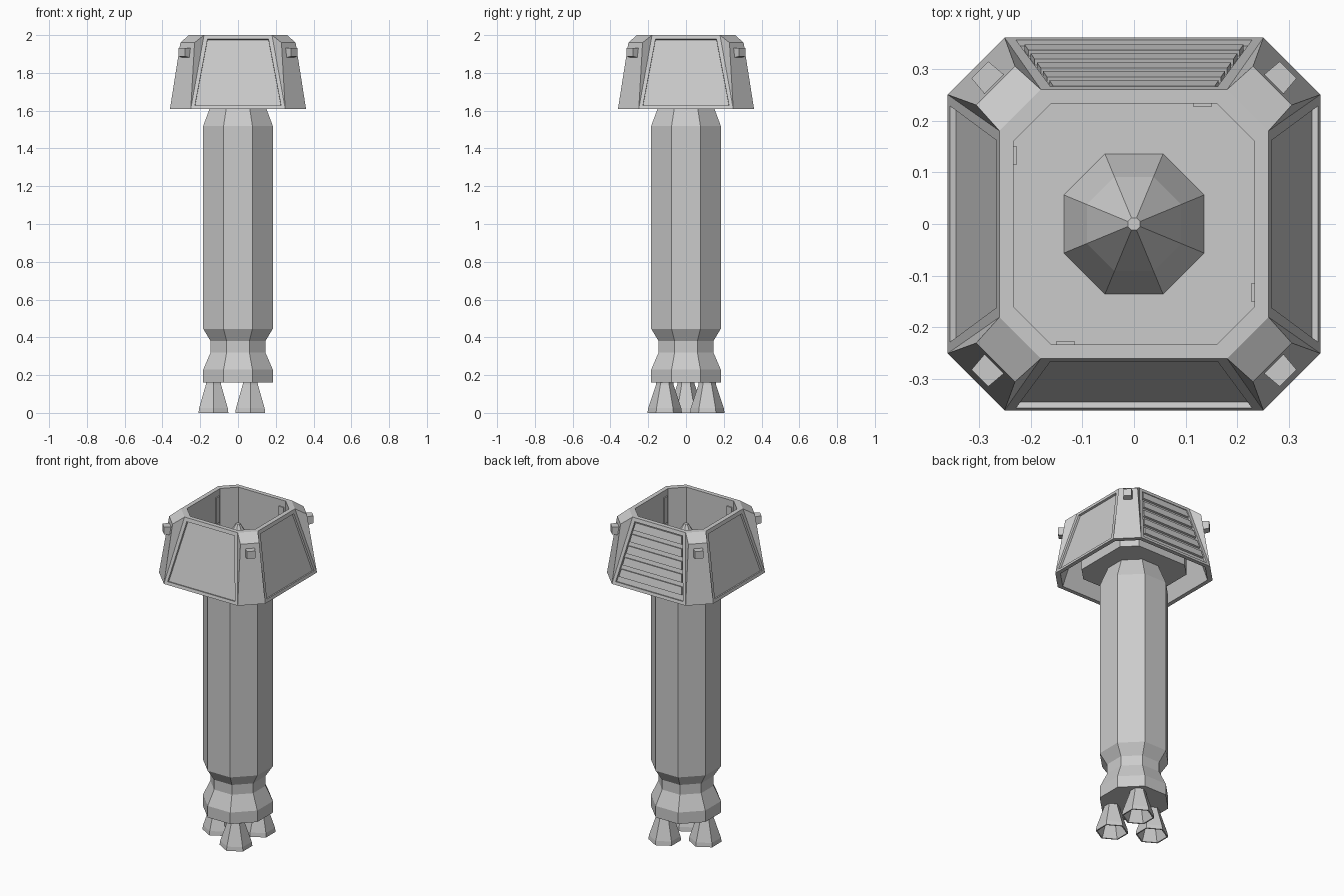
import bpy, bmesh, math
from mathutils import Vector, Matrix

if "Cube" in bpy.data.objects:
    bpy.data.objects.remove(bpy.data.objects["Cube"])

grey = bpy.data.materials.new("light grey")
grey.diffuse_color = (0.6, 0.6, 0.6, 1)
grey.use_nodes = True
grey.node_tree.nodes["Principled BSDF"].inputs["Base Color"].default_value = grey.diffuse_color


def finish(name, bm):
    bmesh.ops.recalc_face_normals(bm, faces=bm.faces)
    me = bpy.data.meshes.new(name)
    bm.to_mesh(me)
    bm.free()
    me.materials.append(grey)
    ob = bpy.data.objects.new(name, me)
    bpy.context.collection.objects.link(ob)
    return ob


def bridge(bm, a, b):
    n = len(a)
    for i in range(n):
        j = (i + 1) % n
        bm.faces.new((a[i], a[j], b[j], b[i]))


def square_ring(bm, h, c, z):
    """Chamfered square: half width h, corners start at c."""
    pts = []
    for k in range(4):
        rot = Matrix.Rotation(k * math.pi / 2, 3, 'Z')
        pts += [bm.verts.new(rot @ Vector((h, s * c, z))) for s in (-1, 1)]
    return pts


def lathe(name, sides, profile, centre=(0, 0), turn=0.0, caps=(True, True)):
    """Faceted body; profile gives (flat-to-centre distance, z)."""
    bm = bmesh.new()
    k = 1 / math.cos(math.pi / sides)
    rings = []
    for r, z in profile:
        rings.append([bm.verts.new((centre[0] + r * k * math.cos(turn + 2 * math.pi * i / sides),
                                    centre[1] + r * k * math.sin(turn + 2 * math.pi * i / sides), z))
                      for i in range(sides)])
    for a, b in zip(rings, rings[1:]):
        bridge(bm, a, b)
    if caps[0]:
        bm.faces.new(rings[0])
    if caps[1]:
        bm.faces.new(rings[-1])
    return finish(name, bm)


def block(name, corners, mat=None):
    """Six-sided solid from a lower and an upper loop of four points."""
    bm = bmesh.new()
    v = [bm.verts.new(mat @ Vector(p) if mat else p) for p in corners]
    bridge(bm, v[:4], v[4:])
    bm.faces.new(v[:4])
    bm.faces.new(v[4:])
    return finish(name, bm)


# Column with a pinched waist and a pointed top inside the head
lathe("column", 8, [(0.184, 0.16), (0.184, 0.23), (0.145, 0.32), (0.145, 0.38),
                    (0.184, 0.445), (0.184, 1.52), (0.091, 1.77), (0.012, 1.91)],
      turn=math.pi / 8)

# Three hollow six-sided nozzles
for i in range(3):
    a = math.pi + i * 2 * math.pi / 3
    lathe("nozzle_%d" % (i + 1), 6,
          [(0.038, 0.17), (0.04, 0.15), (0.076, 0.025), (0.079, 0), (0.072, 0), (0.035, 0.12)],
          (0.13 * math.cos(a), 0.13 * math.sin(a)), math.pi / 6)

# Head shell: outer skirt, bevelled corners, rim, inner well
bm = bmesh.new()
low = square_ring(bm, 0.36, 0.25, 1.61)
mid = square_ring(bm, 0.305, 0.23, 1.96)
top = square_ring(bm, 0.26, 0.18, 2.0)
panels = []
for k in range(4):
    a, b, c = 2 * k, 2 * k + 1, (2 * k + 2) % 8
    panels.append(bm.faces.new((low[a], low[b], top[b], top[a])))
    bm.faces.new((low[a], top[a], mid[a]))
    bm.faces.new((low[b], mid[b], top[b]))
    bm.faces.new((low[b], low[c], mid[c], mid[b]))
    bm.faces.new((mid[b], mid[c], top[c], top[b]))
well_top = square_ring(bm, 0.233, 0.16, 2.0)
floor = square_ring(bm, 0.233, 0.16, 1.65)
bridge(bm, top, well_top)
bridge(bm, well_top, floor)
bm.faces.new(floor)
# underside: skirt lip, cavity and outside of the well
loops = [low, square_ring(bm, 0.335, 0.235, 1.61), square_ring(bm, 0.255, 0.177, 1.93),
         square_ring(bm, 0.241, 0.165, 1.93), square_ring(bm, 0.241, 0.165, 1.64)]
for a, b in zip(loops, loops[1:]):
    bridge(bm, a, b)
bm.faces.new(loops[-1])
bmesh.ops.recalc_face_normals(bm, faces=bm.faces)
# recessed side panels
bmesh.ops.inset_individual(bm, faces=panels, thickness=0.029, depth=0)
bmesh.ops.inset_individual(bm, faces=panels, thickness=0.0005, depth=-0.012)
finish("head_shell", bm)

# Louvre slats across the rear recess
normal = Vector((0, 0.39, 0.1)).normalized()


def rear(s, t, depth):
    z = 1.636 + 0.338 * t
    p = Vector((s * (0.216 - 0.06 * t), 0.36 - 0.1 * (z - 1.61) / 0.39, z))
    return p - normal * depth


for i in range(5):
    t0, t1 = i / 5 + 0.07, i / 5 + 0.2
    block("louvre_slat_%d" % (i + 1),
          [rear(s, t, d) for d in (0.013, 0.0)
           for s, t in ((-1, t0), (1, t0), (1, t1), (-1, t1))])

for k in range(4):
    # Corner lugs
    rot = Matrix.Rotation(math.pi / 4 + k * math.pi / 2, 4, 'Z')
    block("corner_lug_%d" % (k + 1),
          [(r, s * w, z + dz) for r, w, h, dz in ((0.375, 0.027, 0.027, 0), (0.421, 0.023, 0.022, 0.005))
           for s, z in ((-1, 1.905 - h), (1, 1.905 - h), (1, 1.905 + h), (-1, 1.905 + h))], rot)
    # Slim upright strips on the well walls
    rot = Matrix.Rotation(k * math.pi / 2, 4, 'Z')
    block("well_strip_%d" % (k + 1),
          [(x, y, z) for x in (0.234, 0.226)
           for y, z in ((-0.15, 1.8), (-0.115, 1.8), (-0.115, 1.96), (-0.15, 1.96))], rot)
